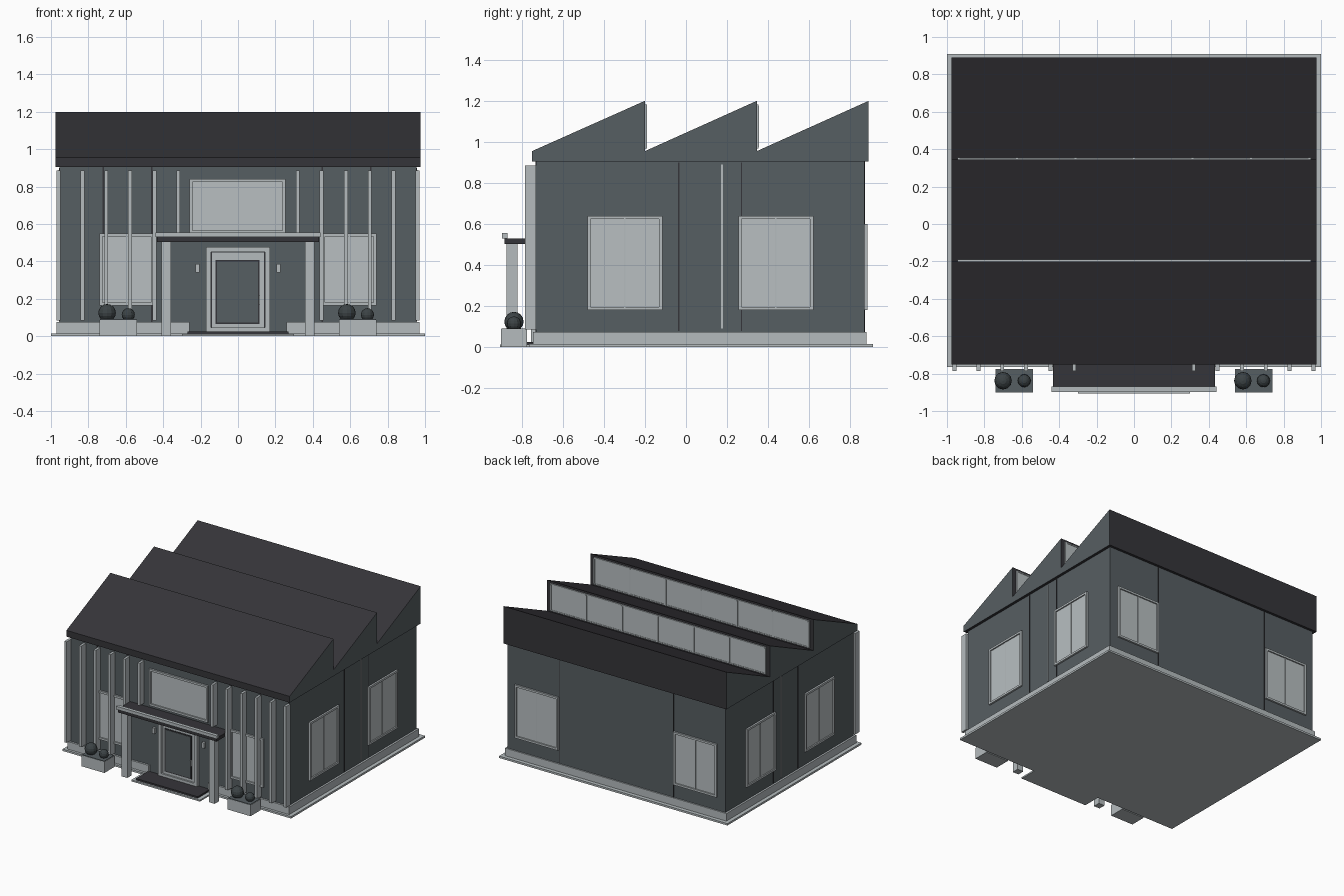
import bpy, bmesh, math
from mathutils import Vector

if "Cube" in bpy.data.objects:
    bpy.data.objects.remove(bpy.data.objects["Cube"])

def material(name, rgb):
    m = bpy.data.materials.new(name)
    m.diffuse_color = (*rgb, 1)
    m.use_nodes = True
    m.node_tree.nodes["Principled BSDF"].inputs["Base Color"].default_value = m.diffuse_color
    return m

WALL = material("slate wall", (0.094, 0.112, 0.122))
DARK = material("charcoal roof", (0.036, 0.035, 0.041))
LIGHT = material("pale trim", (0.46, 0.50, 0.515))
GLASS = material("pale glass", (0.48, 0.52, 0.535))
PLANT = material("dark shrub", (0.045, 0.056, 0.06))

def finish(name, bm, *mats):
    bmesh.ops.recalc_face_normals(bm, faces=bm.faces)
    me = bpy.data.meshes.new(name)
    bm.to_mesh(me)
    bm.free()
    for m in mats:
        me.materials.append(m)
    ob = bpy.data.objects.new(name, me)
    bpy.context.collection.objects.link(ob)
    return ob

def boxes(name, mat, *spans):
    """One object made of boxes, each given as x0, x1, y0, y1, z0, z1."""
    bm = bmesh.new()
    for x0, x1, y0, y1, z0, z1 in spans:
        for v in bmesh.ops.create_cube(bm, size=1)["verts"]:
            v.co = Vector((x0 + (v.co.x + .5) * (x1 - x0),
                           y0 + (v.co.y + .5) * (y1 - y0),
                           z0 + (v.co.z + .5) * (z1 - z0)))
    return finish(name, bm, mat)

def on_wall(side, a, b, d0, d1, z0, z1):
    """Box span on a wall: a..b along it, d0..d1 outward from it."""
    if side == "front":
        return (a, b, -.73 - d1, -.73 - d0, z0, z1)
    if side == "back":
        return (a, b, .87 + d0, .87 + d1, z0, z1)
    if side == "right":
        return (.955 + d0, .955 + d1, a, b, z0, z1)
    return (-.955 - d1, -.955 - d0, a, b, z0, z1)

def frame(side, a, b, z0, z1, w, d):
    return [on_wall(side, a, a + w, 0, d, z0, z1), on_wall(side, b - w, b, 0, d, z0, z1),
            on_wall(side, a + w, b - w, 0, d, z0, z0 + w),
            on_wall(side, a + w, b - w, 0, d, z1 - w, z1)]

def window(name, side, a, b, z0, z1, mullion=True):
    boxes(name + "_frame", LIGHT, *frame(side, a, b, z0, z1, .016, .014))
    boxes(name + "_glass", GLASS, on_wall(side, a + .016, b - .016, 0, .004, z0 + .016, z1 - .016))
    if mullion:
        c = (a + b) / 2
        boxes(name + "_mullion", LIGHT, on_wall(side, c - .004, c + .004, 0, .008, z0 + .016, z1 - .016))

# Ground slab, base course with a gap at the door, and walls
boxes("ground_slab", LIGHT, (-1, 1, -.765, .91, 0, .015))
boxes("base_course", LIGHT, (-.97, .97, -.725, .88, .015, .075),
      (-.97, -.26, -.745, -.725, .015, .075), (.26, .97, -.745, -.725, .015, .075))
boxes("walls", WALL, (-.955, .955, -.73, .87, .015, .915))

# Sawtooth roof: slate gable ends, charcoal elsewhere
profile = [(-.75, .905), (-.75, .955), (-.2, 1.2), (-.2, .955),
           (.345, 1.2), (.345, .955), (.89, 1.2), (.89, .905)]
bm = bmesh.new()
end = bm.faces.new([bm.verts.new((-.977, y, z)) for y, z in profile])
ext = bmesh.ops.extrude_face_region(bm, geom=[end])["geom"]
for v in ext:
    if isinstance(v, bmesh.types.BMVert):
        v.co.x = .977
bm.normal_update()
for f in bm.faces:
    f.material_index = 1 if abs(f.normal.x) > .5 else 0
finish("sawtooth_roof", bm, DARK, WALL)

# Clerestory glazing on the upright side of the two inner teeth
for n, y in enumerate((-.2, .345)):
    boxes(f"clerestory_glass_{n}", GLASS, (-.935, .935, y, y + .006, .975, 1.175))
    bars = [(x - .006, x + .006, y, y + .011, .975, 1.175) for x in
            [-.939 + .313 * i for i in range(7)]]
    rails = [(-.945, .945, y, y + .009, z, z + .01) for z in (.967, 1.173)]
    boxes(f"clerestory_frame_{n}", LIGHT, *bars, *rails)

# Windows on all four sides
for side in ("left", "right"):
    window(side + "_window_front", side, -.48, -.115, .18, .64)
    window(side + "_window_rear", side, .255, .62, .18, .64)
for s, tag in ((-1, "left"), (1, "right")):
    for side, a, b, z0, z1 in (("front", .45, .74, .165, .55), ("back", .505, .885, .18, .6)):
        lo, hi = sorted((s * a, s * b))
        window(f"{side}_window_{tag}", side, lo, hi, z0, z1)
window("window_over_entrance", "front", -.26, .255, .55, .84, False)

# Wall panel joints and the pale side strips
joints = [on_wall("front", x - .004, x + .004, 0, .003, .075, .905) for x in (-.72, -.46, .45, .71)]
joints += [on_wall("back", x - .003, x + .003, 0, .003, .075, .905) for x in (-.5, .5)]
for side in ("left", "right"):
    joints += [on_wall(side, y - .003, y + .003, 0, .003, .08, .9) for y in (-.035, .27)]
boxes("panel_joints", DARK, *joints)
boxes("side_strips", LIGHT, *[on_wall(s, .171, .179, 0, .006, .09, .89) for s in ("left", "right")])

# Vertical front fins; the inner ones stand above the canopy
fins = []
for x in (.32, .447, .577, .705, .832, .96):
    z0 = .55 if x < .4 else .085
    for s in (-1, 1):
        fins.append((s * x - .01, s * x + .01, -.785, -.73, z0, .885))
boxes("front_fins", LIGHT, *fins)

# Entrance canopy and posts
boxes("canopy", DARK, (-.433, .433, -.885, -.73, .503, .53))
boxes("canopy_edge", LIGHT, (-.442, .442, -.897, -.87, .53, .555))
boxes("canopy_posts", LIGHT, *[(s * .383 - .026, s * .383 + .026, -.875, -.82, 0, .503) for s in (-1, 1)])

# Door, surround, handle, wall lamps, step and mat
boxes("door_surround", LIGHT, *frame("front", -.17, .17, .02, .477, .026, .025))
boxes("door_gap", DARK, on_wall("front", -.146, .146, 0, .004, .03, .455))
boxes("door_leaf", LIGHT, on_wall("front", -.138, .138, 0, .012, .03, .447))
boxes("door_glass_border", DARK, on_wall("front", -.12, .116, .01, .015, .066, .408))
boxes("door_glass", WALL, on_wall("front", -.112, .108, .01, .018, .074, .4))
boxes("door_handle", LIGHT, on_wall("front", .11, .118, .012, .03, .17, .22))
boxes("wall_lamps", LIGHT, *[on_wall("front", s * .217 - .01, s * .217 + .01, 0, .02, .34, .385) for s in (-1, 1)])
boxes("entrance_step", LIGHT, (-.3, .3, -.905, -.76, 0, .012))
boxes("entrance_mat", DARK, (-.27, .27, -.89, -.735, .012, .025))

# Planters with round shrubs
for tag, cx, shrubs in (("left", -.64, ((-.7, .047), (-.587, .035))),
                        ("right", .64, ((.582, .047), (.692, .035)))):
    boxes(f"planter_{tag}", LIGHT, (cx - .1, cx + .1, -.9, -.775, 0, .088))
    boxes(f"planter_soil_{tag}", WALL, (cx - .098, cx + .098, -.898, -.777, .086, .092))
    bm = bmesh.new()
    for x, r in shrubs:
        ball = bmesh.ops.create_uvsphere(bm, u_segments=12, v_segments=8, radius=r)["verts"]
        bmesh.ops.translate(bm, verts=ball, vec=(x, -.838, .085 + r * .85))
    finish(f"shrubs_{tag}", bm, PLANT)
